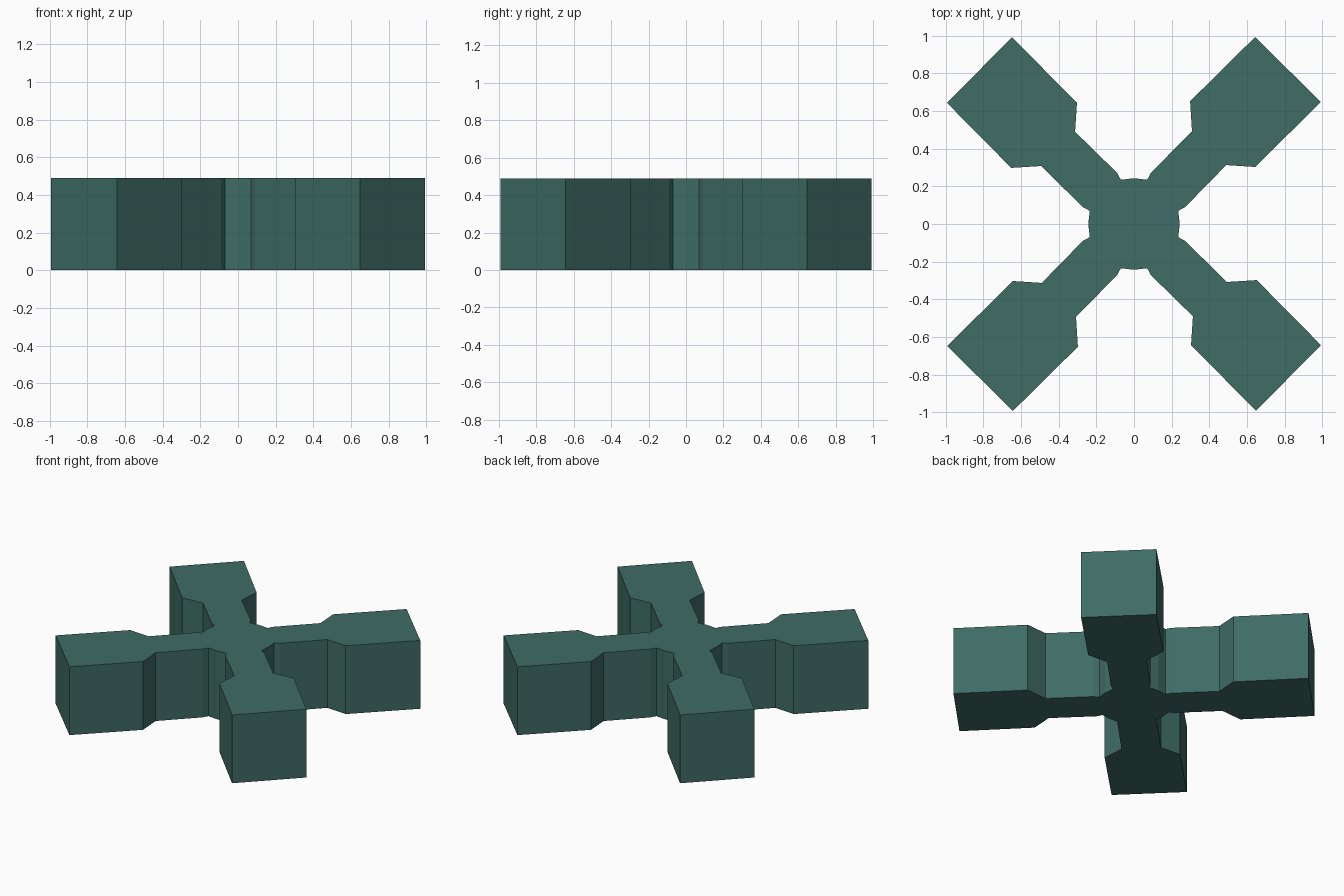
import bpy, bmesh
from mathutils import Matrix, Vector

if "Cube" in bpy.data.objects:
    bpy.data.objects.remove(bpy.data.objects["Cube"])

HEIGHT = 0.49

# One quarter of the outline: hub edge, neck, flared square end, neck
quarter = [
    (0.243, 0.0), (0.235, 0.07), (0.272, 0.09), (0.49, 0.313),
    (0.643, 0.303), (0.993, 0.648), (0.643, 0.993), (0.298, 0.652),
    (0.308, 0.493), (0.09, 0.272), (0.07, 0.235),
]

# Repeat the quarter around the centre to close the cross-shaped profile
outline = []
x_axis, y_axis = Vector((1, 0)), Vector((0, 1))
for _ in range(4):
    outline += [x_axis * x + y_axis * y for x, y in quarter]
    x_axis, y_axis = y_axis, -x_axis

# Extrude the profile into a solid block
bm = bmesh.new()
base = bm.faces.new([bm.verts.new((p.x, p.y, 0)) for p in outline])
top = bmesh.ops.extrude_face_region(bm, geom=[base], use_keep_orig=True)
bmesh.ops.translate(bm, vec=(0, 0, HEIGHT),
                    verts=[g for g in top["geom"] if isinstance(g, bmesh.types.BMVert)])
bmesh.ops.recalc_face_normals(bm, faces=bm.faces)
mesh = bpy.data.meshes.new("cross_connector")
bm.to_mesh(mesh)
bm.free()

# Dark teal finish
teal = bpy.data.materials.new("dark_teal")
teal.diffuse_color = (0.05, 0.15, 0.13, 1)
teal.use_nodes = True
teal.node_tree.nodes["Principled BSDF"].inputs["Base Color"].default_value = teal.diffuse_color
mesh.materials.append(teal)

connector = bpy.data.objects.new("cross_connector", mesh)
bpy.context.collection.objects.link(connector)
